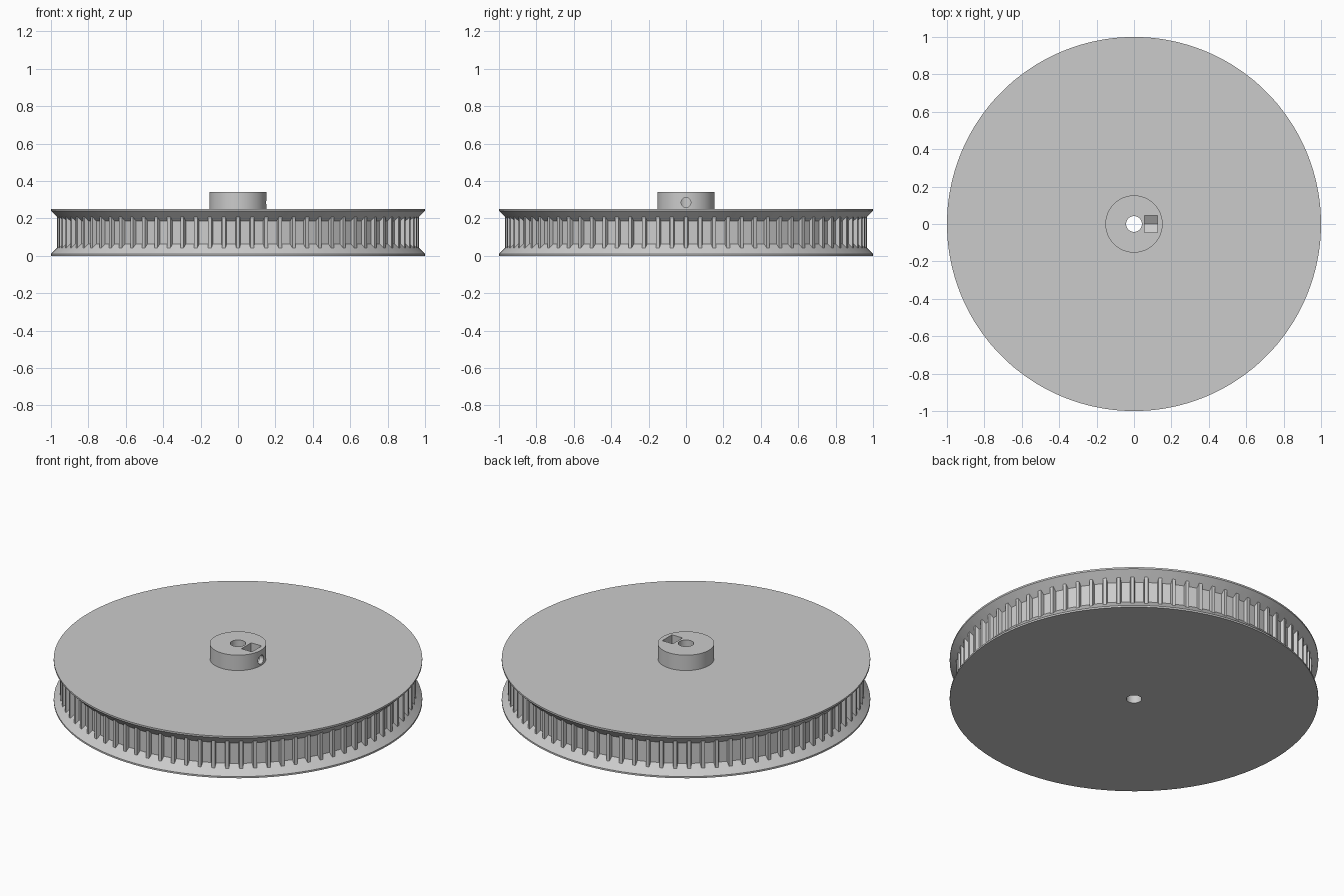
import bpy, bmesh
from math import cos, sin, pi, radians

cube = bpy.data.objects.get("Cube")
if cube:
    bpy.data.objects.remove(cube, do_unlink=True)

TEETH = 80
TIP_R, ROOT_R = 0.967, 0.946
TIP_HALF, BASE_HALF = 0.0095, 0.0145   # half angles of a tooth
HUB_R, BORE_R = 0.153, 0.042
LIP, DISC_TOP, HUB_TOP = 0.01, 0.25, 0.342
SCREW_Z = 0.285

grey = bpy.data.materials.new("plain grey")
grey.use_nodes = True
colour = (0.6, 0.6, 0.6, 1)
grey.diffuse_color = colour
grey.node_tree.nodes["Principled BSDF"].inputs["Base Color"].default_value = colour


def make_object(name, bm):
    bmesh.ops.recalc_face_normals(bm, faces=bm.faces)
    mesh = bpy.data.meshes.new(name)
    bm.to_mesh(mesh)
    bm.free()
    mesh.materials.append(grey)
    obj = bpy.data.objects.new(name, mesh)
    bpy.context.collection.objects.link(obj)
    return obj


def loft(bm, rings, closed):
    """Join equal rings of points with quads; cap the ends unless closed."""
    loops = [[bm.verts.new(p) for p in ring] for ring in rings]
    n = len(loops[0])
    pairs = list(zip(loops, loops[1:]))
    if closed:
        pairs.append((loops[-1], loops[0]))
    else:
        bm.faces.new(loops[0])
        bm.faces.new(loops[-1])
    for a, b in pairs:
        for i in range(n):
            j = (i + 1) % n
            bm.faces.new((a[i], a[j], b[j], b[i]))


# Around the rim: each tooth has a narrow tip and a slightly wider base
steps = []
for t in range(TEETH):
    mid = 2 * pi * t / TEETH
    steps += [(mid - BASE_HALF, ROOT_R), (mid - TIP_HALF, TIP_R),
              (mid + TIP_HALF, TIP_R), (mid + BASE_HALF, ROOT_R)]


def circle(r, z):
    return [(r * cos(a), r * sin(a), z) for a, _ in steps]


def toothed(top):
    """Toothed outline where the teeth run into a 45 degree flange."""
    ring = []
    for a, r in steps:
        z = LIP + 1 - r
        ring.append((r * cos(a), r * sin(a), DISC_TOP - z if top else z))
    return ring


# Flanged toothed wheel with hub and bore
bm = bmesh.new()
loft(bm, [circle(BORE_R, 0), circle(1, 0), circle(1, LIP),
          toothed(False), toothed(True),
          circle(1, DISC_TOP - LIP), circle(1, DISC_TOP),
          circle(HUB_R, DISC_TOP), circle(HUB_R, HUB_TOP),
          circle(BORE_R, HUB_TOP)], True)
wheel = make_object("toothed_wheel", bm)

# Nut pocket: slot with a V-shaped floor, open at the top
outline = [(-0.046, 0.45), (-0.046, 0.258), (0, 0.232), (0.046, 0.258), (0.046, 0.45)]
bm = bmesh.new()
loft(bm, [[(x, y, z) for y, z in outline] for x in (0.055, 0.125)], False)
pocket = make_object("nut_pocket_cutter", bm)

# Set screw hole from the bore out through the hub side
bm = bmesh.new()
loft(bm, [[(x, 0.026 * cos(radians(a)), SCREW_Z + 0.026 * sin(radians(a)))
           for a in range(0, 360, 10)] for x in (0.01, 0.2)], False)
screw = make_object("screw_hole_cutter", bm)

bpy.context.view_layer.objects.active = wheel
for cutter in (pocket, screw):
    cutter.hide_render = True
    mod = wheel.modifiers.new("cut", 'BOOLEAN')
    mod.operation = 'DIFFERENCE'
    mod.solver = 'EXACT'
    mod.object = cutter
    bpy.ops.object.modifier_apply(modifier=mod.name)
    bpy.data.objects.remove(cutter, do_unlink=True)

bpy.ops.object.select_all(action='DESELECT')
wheel.select_set(True)
bpy.ops.object.shade_smooth_by_angle(angle=radians(25))
